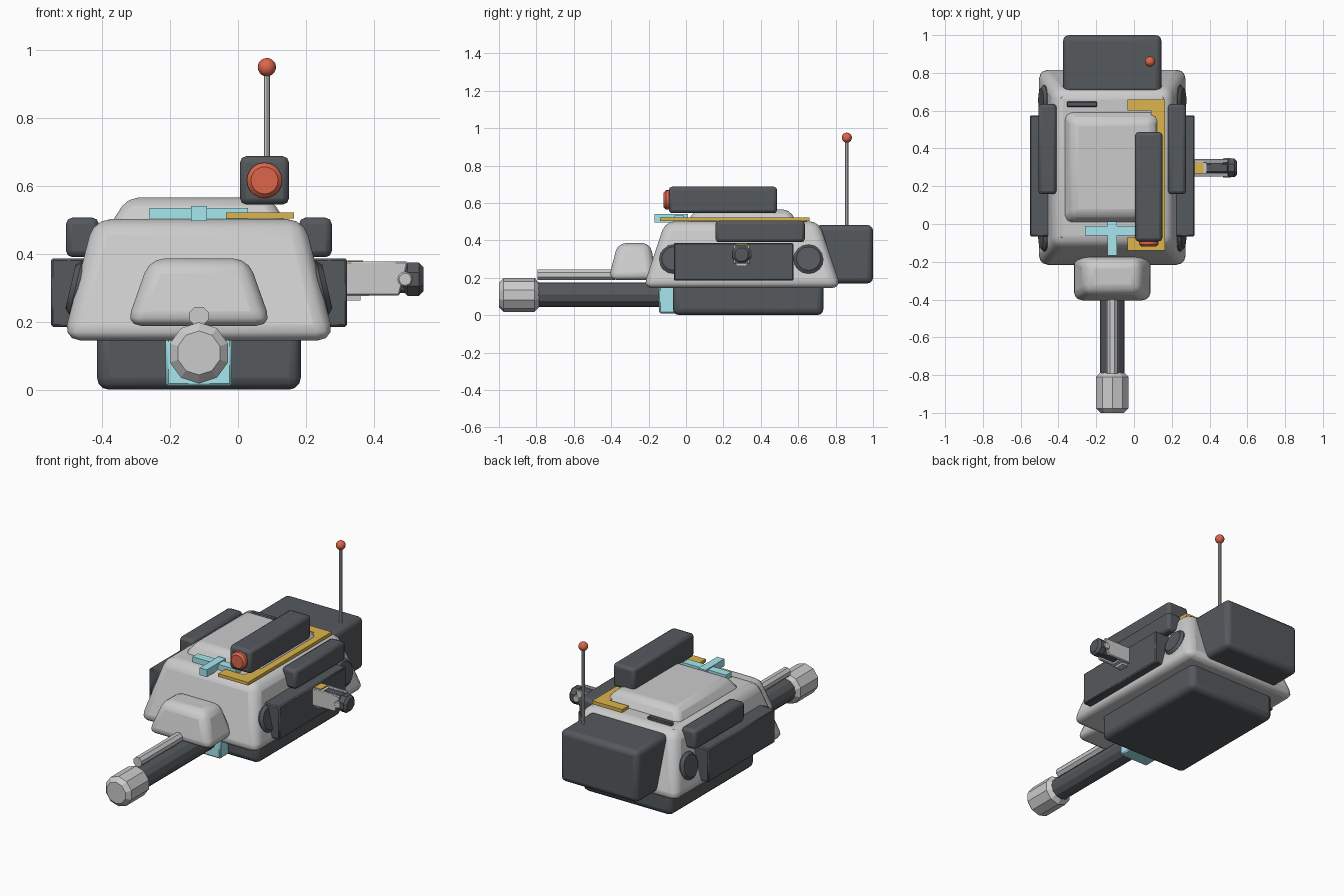
import bpy, bmesh, math
from mathutils import Vector, Matrix

if "Cube" in bpy.data.objects:
    bpy.data.objects.remove(bpy.data.objects["Cube"])

CX = -0.115  # mirror line of the turret


def material(name, rgb):
    m = bpy.data.materials.new(name)
    m.diffuse_color = (*rgb, 1)
    m.use_nodes = True
    m.node_tree.nodes["Principled BSDF"].inputs["Base Color"].default_value = m.diffuse_color
    return m


DARK = material("dark", (0.09, 0.10, 0.11))
RED = material("red", (0.72, 0.13, 0.07))
CYAN = material("cyan", (0.38, 0.80, 0.87))
GOLD = material("gold", (0.72, 0.46, 0.07))


def finish(name, bm, mat=None, bevel=0, seg=2, smooth=True):
    bmesh.ops.recalc_face_normals(bm, faces=bm.faces)
    me = bpy.data.meshes.new(name)
    bm.to_mesh(me)
    bm.free()
    ob = bpy.data.objects.new(name, me)
    bpy.context.collection.objects.link(ob)
    if mat:
        me.materials.append(mat)
    if bevel:
        b = ob.modifiers.new("bevel", "BEVEL")
        b.width, b.segments = bevel, seg
        b.limit_method, b.angle_limit = "ANGLE", math.radians(40)
    if smooth:
        bpy.ops.object.select_all(action="DESELECT")
        ob.select_set(True)
        bpy.context.view_layer.objects.active = ob
        bpy.ops.object.shade_smooth_by_angle(angle=math.radians(35))
    return ob


def taper(name, z, bottom, top, mat=None, bevel=0.0, seg=2):
    """Block between two rectangles (x0, x1, y0, y1) at heights z."""
    bm = bmesh.new()
    rings = []
    for h, (x0, x1, y0, y1) in zip(z, (bottom, top)):
        rings.append([bm.verts.new((x, y, h)) for x, y in
                      ((x0, y0), (x1, y0), (x1, y1), (x0, y1))])
    a, b = rings
    bm.faces.new(a)
    bm.faces.new(b)
    for i in range(4):
        j = (i + 1) % 4
        bm.faces.new((a[i], a[j], b[j], b[i]))
    return finish(name, bm, mat, bevel, seg)


def box(name, x, y, z, mat=None, bevel=0.0, seg=2):
    return taper(name, z, (*x, *y), (*x, *y), mat, bevel, seg)


def rod(name, p, q, r, sides, mat=None, bevel=0, smooth=False, twist=0.0):
    """Cylinder from p to q."""
    p, q = Vector(p), Vector(q)
    d = q - p
    mtx = (Matrix.Translation((p + q) / 2)
           @ d.to_track_quat("Z", "Y").to_matrix().to_4x4()
           @ Matrix.Rotation(twist, 4, "Z"))
    bm = bmesh.new()
    bmesh.ops.create_cone(bm, cap_ends=True, segments=sides, radius1=r,
                          radius2=r, depth=d.length, matrix=mtx)
    ob = finish(name, bm, mat, bevel, 1, smooth)
    if bevel:
        ob.modifiers["bevel"].angle_limit = math.radians(60)
    return ob


# Turret ring base and main hull
box("base", (-0.415, 0.185), (-0.07, 0.735), (0, 0.18), DARK, 0.035, 3)
taper("hull", (0.145, 0.502), (-0.515, 0.285, -0.23, 0.83),
      (-0.425, 0.195, -0.11, 0.71), None, 0.05, 3)
taper("roof_hatch", (0.48, 0.565), (-0.38, 0.15, -0.005, 0.605),
      (-0.325, 0.095, 0.05, 0.55), None, 0.03, 2)

# Rear stowage box and antenna
box("rear_box", (-0.375, 0.145), (0.69, 1.0), (0.17, 0.482), DARK, 0.03, 3)
rod("antenna", (0.085, 0.86, 0.46), (0.085, 0.86, 0.94), 0.009, 8)
bm = bmesh.new()
bmesh.ops.create_uvsphere(bm, u_segments=16, v_segments=10, radius=0.027,
                          matrix=Matrix.Translation((0.085, 0.86, 0.949)))
finish("antenna_tip", bm, RED)

# Roof sensor
box("sensor_housing", (0.006, 0.15), (-0.092, 0.487), (0.545, 0.687), DARK, 0.018)
rod("sensor_lens", (0.078, -0.06, 0.616), (0.078, -0.12, 0.616), 0.052, 20, RED, 0.012, True)

# Gold roof bracket: long rail with two arms
bm = bmesh.new()
outline = [(-0.035, -0.14), (0.165, -0.14), (0.165, 0.66), (-0.035, 0.66),
           (-0.035, 0.6), (0.09, 0.6), (0.09, -0.07), (-0.035, -0.07)]
face = bm.faces.new([bm.verts.new((x, y, 0.503)) for x, y in outline])
ext = bmesh.ops.extrude_face_region(bm, geom=[face])
bmesh.ops.translate(bm, vec=(0, 0, 0.019),
                    verts=[v for v in ext["geom"] if isinstance(v, bmesh.types.BMVert)])
finish("roof_bracket", bm, GOLD)

# Cyan sight, vent and rivets on the roof
box("sight_bar", (-0.26, 0.03), (-0.062, -0.01), (0.495, 0.534), CYAN)
box("sight_stem", (CX - 0.024, CX + 0.024), (-0.168, 0.012), (0.496, 0.54), CYAN)
box("roof_vent", (-0.355, -0.195), (0.62, 0.648), (0.49, 0.52), DARK, 0.004, 1)
for x in (-0.38, 0.15):
    for y in (-0.065, 0.665):
        rod("rivet", (x, y, 0.475), (x, y, 0.499), 0.012, 10, None, 0.004)

# Gun: mantlet, mount, barrel, muzzle and upper rod
taper("mantlet", (0.188, 0.386), (-0.33, 0.1, -0.415, -0.155),
      (-0.26, 0.03, -0.365, -0.19), None, 0.045, 3)
box("gun_mount", (-0.213, -0.017), (-0.145, -0.05), (0.01, 0.19), CYAN, 0.008, 1)
rod("barrel", (CX, -0.08, 0.11), (CX, -0.8, 0.11), 0.066, 12, DARK)
rod("muzzle", (CX, -0.785, 0.108), (CX, -1.0, 0.108), 0.09, 10, None, 0.024)
rod("upper_rod", (CX, -0.38, 0.216), (CX, -0.795, 0.216), 0.03, 8, None, 0, False, math.pi / 8)

# Side armour, stowage and discs on both sides
for s, side in ((-1, "left"), (1, "right")):
    def span(a, b):
        return tuple(sorted((CX + s * a, CX + s * b)))
    box(side + "_side_plate", span(0.33, 0.436), (-0.065, 0.575), (0.185, 0.386), DARK, 0.006, 1)
    box(side + "_upper_box", span(0.295, 0.391), (0.158, 0.635), (0.39, 0.506), DARK, 0.018)
    for y in (-0.065, 0.655):
        rod(side + "_side_disc", (CX + s * 0.30, y, 0.285), (CX + s * 0.378, y, 0.303),
            0.08, 16, DARK, 0.015, True)

# Side camera arm on the right
AY = 0.297
box("arm_bracket", (0.27, 0.385), (AY - 0.044, AY + 0.044), (0.275, 0.374))
for s in (-1, 1):
    y = sorted((AY + s * 0.028, AY + s * 0.046))
    taper("arm_cheek", (0.277, 0.377), (0.27, 0.475, *y), (0.27, 0.5, *y), None, 0.004, 1)
    rod("arm_pivot", (0.492, AY, 0.325), (0.492, AY + s * 0.052, 0.325), 0.022, 12, None, 0.004)
box("arm_core", (0.37, 0.50), (AY - 0.027, AY + 0.027), (0.285, 0.372), DARK, 0.008, 1)
box("arm_stripe", (0.322, 0.368), (AY - 0.03, AY + 0.03), (0.36, 0.38), GOLD)
box("arm_foot", (0.32, 0.36), (AY - 0.03, AY + 0.03), (0.262, 0.28))
rod("arm_camera", (0.485, AY, 0.325), (0.546, AY, 0.325), 0.053, 8, DARK, 0.014, False, math.pi / 8)
